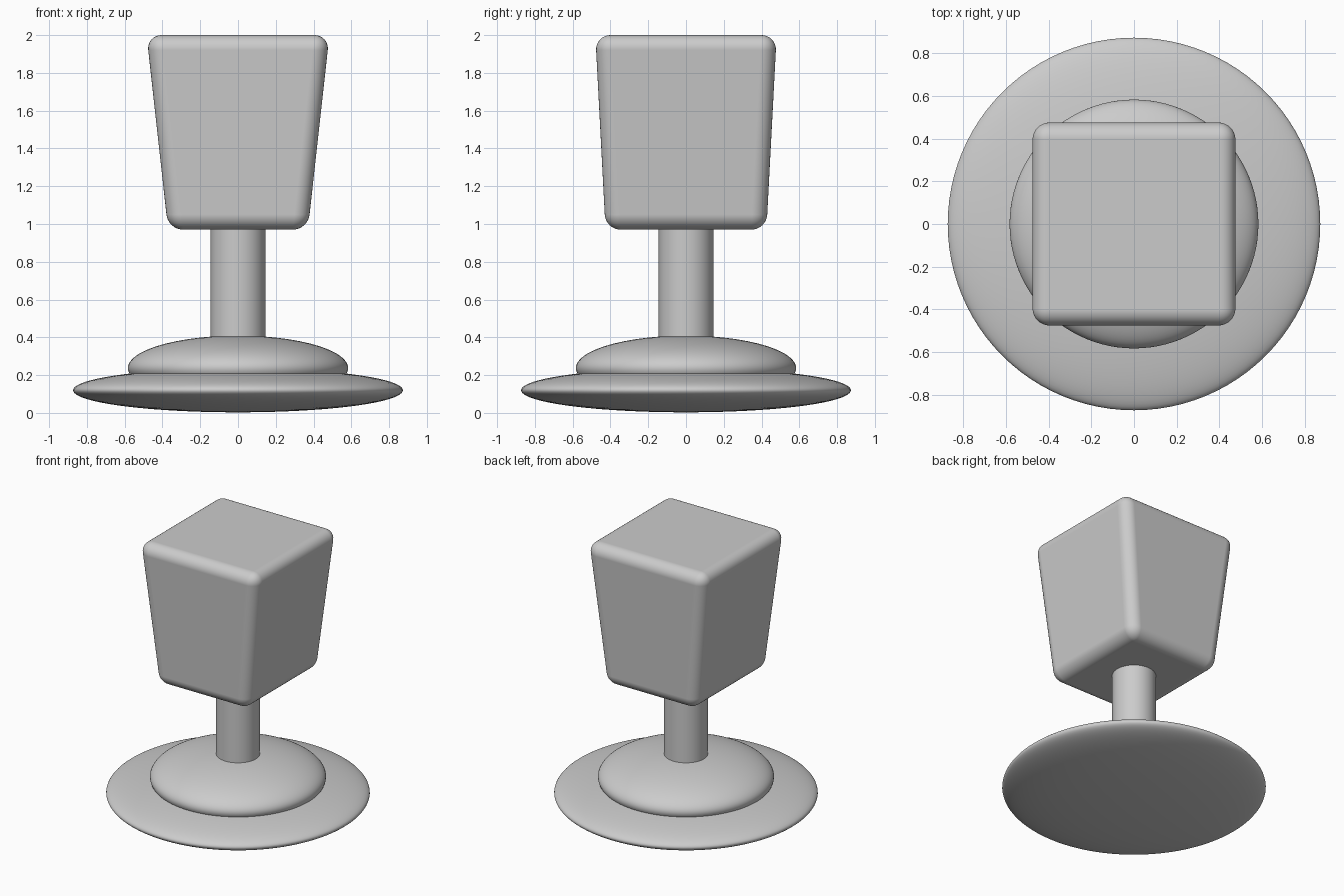
import bpy

if "Cube" in bpy.data.objects:
    bpy.data.objects.remove(bpy.data.objects["Cube"])


def smooth(ob, name):
    ob.name = name
    bpy.ops.object.shade_smooth_by_angle()
    return ob


def flat_ellipsoid(name, radius, half_height, z):
    bpy.ops.mesh.primitive_uv_sphere_add(segments=96, ring_count=48, location=(0, 0, z))
    ob = bpy.context.object
    ob.scale = (radius, radius, half_height)
    bpy.ops.object.transform_apply(location=False, rotation=False, scale=True)
    ob.name = name
    bpy.ops.object.shade_smooth()
    return ob


# Stacked foot discs
flat_ellipsoid("base_disc", 0.873, 0.117, 0.12)
flat_ellipsoid("upper_disc", 0.583, 0.172, 0.237)

# Stem
bpy.ops.mesh.primitive_cylinder_add(vertices=64, radius=0.145, depth=0.9, location=(0, 0, 0.65))
smooth(bpy.context.object, "stem")

# Tapered block with rounded edges
Z_LOW, Z_HIGH = 0.97, 2.0
bpy.ops.mesh.primitive_cube_add(size=2, location=(0, 0, 0))
head = bpy.context.object
for v in head.data.vertices:
    top = v.co.z > 0
    hx, hy = (0.484, 0.48) if top else (0.37, 0.426)
    v.co = (v.co.x * hx, v.co.y * hy, Z_HIGH if top else Z_LOW)
smooth(head, "head_block")
bevel = head.modifiers.new("rounded_edges", 'BEVEL')
bevel.width = 0.08
bevel.segments = 8
bevel.limit_method = 'NONE'
bevel.harden_normals = True
